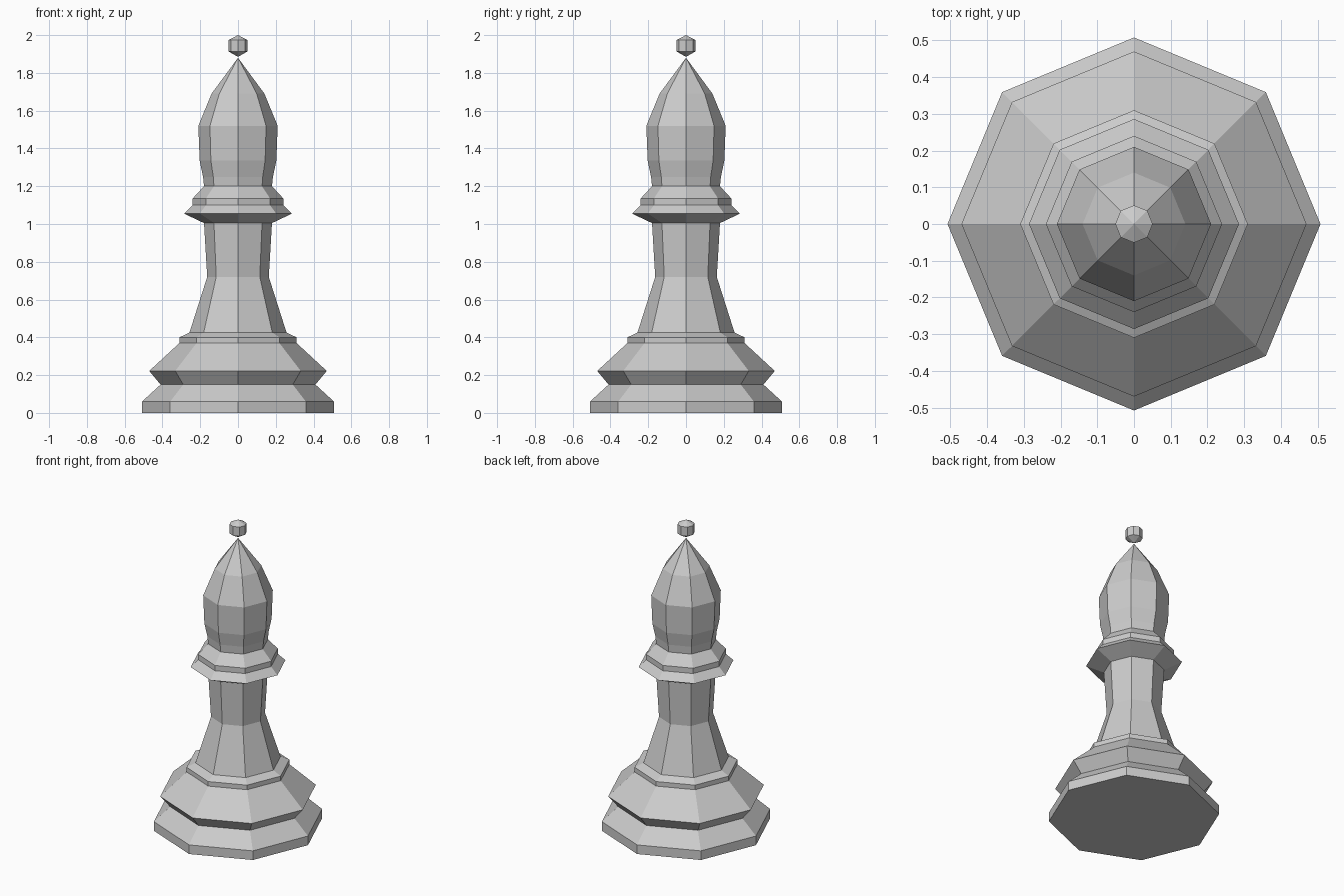
import bpy, bmesh
from math import cos, sin, pi

if "Cube" in bpy.data.objects:
    bpy.data.objects.remove(bpy.data.objects["Cube"], do_unlink=True)

SIDES = 8

grey = bpy.data.materials.new("light grey")
grey.use_nodes = True
colour = (0.6, 0.6, 0.6, 1)
grey.diffuse_color = colour
grey.node_tree.nodes["Principled BSDF"].inputs["Base Color"].default_value = colour


def turned(name, profile):
    """Turn (radius, height) points, bottom to top, into a closed faceted solid."""
    bm = bmesh.new()
    rings = []
    for r, z in profile:
        if r == 0:
            rings.append([bm.verts.new((0, 0, z))] * SIDES)
        else:
            rings.append([bm.verts.new((r * cos(2 * pi * i / SIDES), r * sin(2 * pi * i / SIDES), z))
                          for i in range(SIDES)])
    for low, high in zip(rings, rings[1:]):
        for i in range(SIDES):
            j = (i + 1) % SIDES
            corners = [low[i], low[j], high[j], high[i]]
            bm.faces.new(list(dict.fromkeys(corners)))
    # flat caps on open ends
    if profile[0][0]:
        bm.faces.new(rings[0][::-1])
    if profile[-1][0]:
        bm.faces.new(rings[-1])
    bmesh.ops.recalc_face_normals(bm, faces=bm.faces)
    mesh = bpy.data.meshes.new(name)
    bm.to_mesh(mesh)
    bm.free()
    mesh.materials.append(grey)
    obj = bpy.data.objects.new(name, mesh)
    bpy.context.collection.objects.link(obj)
    return obj


# Stepped foot, waist, collar and pointed head in one turned piece
turned("body", [
    (0.508, 0), (0.508, 0.06), (0.41, 0.15), (0.47, 0.222),
    (0.31, 0.37), (0.31, 0.4), (0.257, 0.425),
    (0.163, 0.72), (0.18, 1.005),
    (0.286, 1.055), (0.24, 1.1), (0.24, 1.135), (0.18, 1.2),
    (0.185, 1.25), (0.203, 1.335), (0.21, 1.52), (0.14, 1.69), (0, 1.88),
])

# Small knob above the point
turned("finial", [(0, 1.885), (0.051, 1.914), (0.051, 1.974), (0, 2)])
